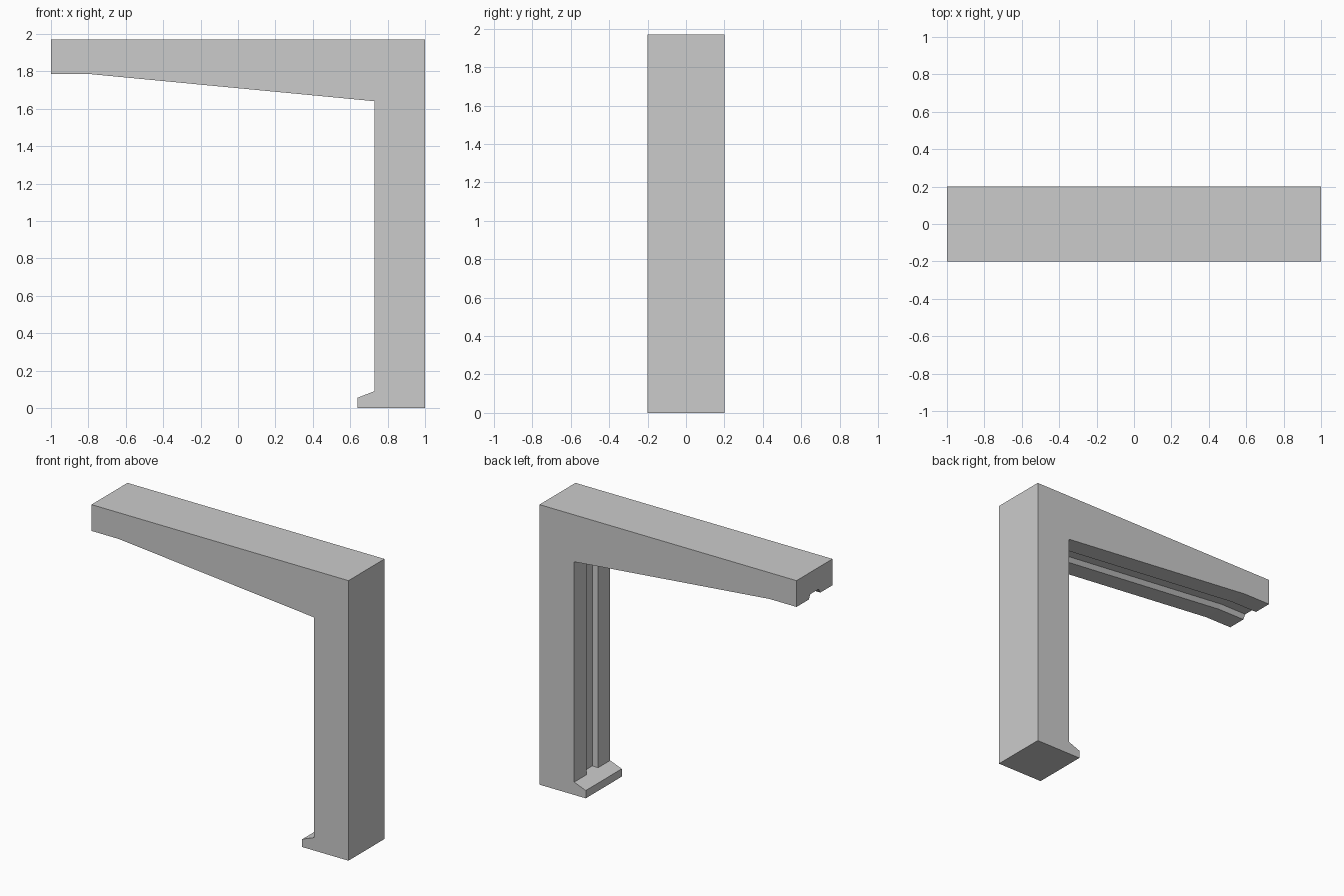
import bpy
import bmesh

if "Cube" in bpy.data.objects:
    bpy.data.objects.remove(bpy.data.objects["Cube"], do_unlink=True)

# Plain grey material
grey = bpy.data.materials.new("plain grey")
grey.use_nodes = True
colour = (0.6, 0.6, 0.6, 1)
grey.diffuse_color = colour
grey.node_tree.nodes["Principled BSDF"].inputs["Base Color"].default_value = colour

HALF_DEPTH = 0.2
MOUTH, FLOOR = 0.065, 0.045   # half widths of the groove
GROOVE = 0.031                # groove depth


def bracket_outline(cut):
    """Side outline; the inner edges are set back by cut to form the groove."""
    leg_x = 0.73 + cut
    beam_slope = (1.64 - 1.785) / (0.73 + 0.79)
    foot_slope = (0.09 - 0.055) / (0.73 - 0.64)
    return [
        (1, 0), (1, 1.97), (-1, 1.97),
        (-1, 1.785 + cut), (-0.79, 1.785 + cut),
        (leg_x, 1.64 + cut + beam_slope * cut),
        (leg_x, 0.09 + foot_slope * cut),
        (0.64, 0.055), (0.64, 0),
    ]


# Frame: loft the outline through the depth, set back across the groove
stations = [(-HALF_DEPTH, 0), (-MOUTH, 0), (-FLOOR, GROOVE),
            (FLOOR, GROOVE), (MOUTH, 0), (HALF_DEPTH, 0)]
bm = bmesh.new()
rings = [[bm.verts.new((x, y, z)) for x, z in bracket_outline(cut)]
         for y, cut in stations]
for a, b in zip(rings, rings[1:]):
    for i in range(len(a)):
        j = (i + 1) % len(a)
        bm.faces.new((a[i], a[j], b[j], b[i]))
bm.faces.new(rings[0])
bm.faces.new(rings[-1])
bmesh.ops.recalc_face_normals(bm, faces=bm.faces)
# Merge strips that lie in one plane
bmesh.ops.dissolve_limit(bm, angle_limit=0.005, verts=bm.verts, edges=bm.edges)

mesh = bpy.data.meshes.new("grooved_corner_frame")
bm.to_mesh(mesh)
bm.free()
mesh.materials.append(grey)
frame = bpy.data.objects.new("grooved_corner_frame", mesh)
bpy.context.collection.objects.link(frame)
